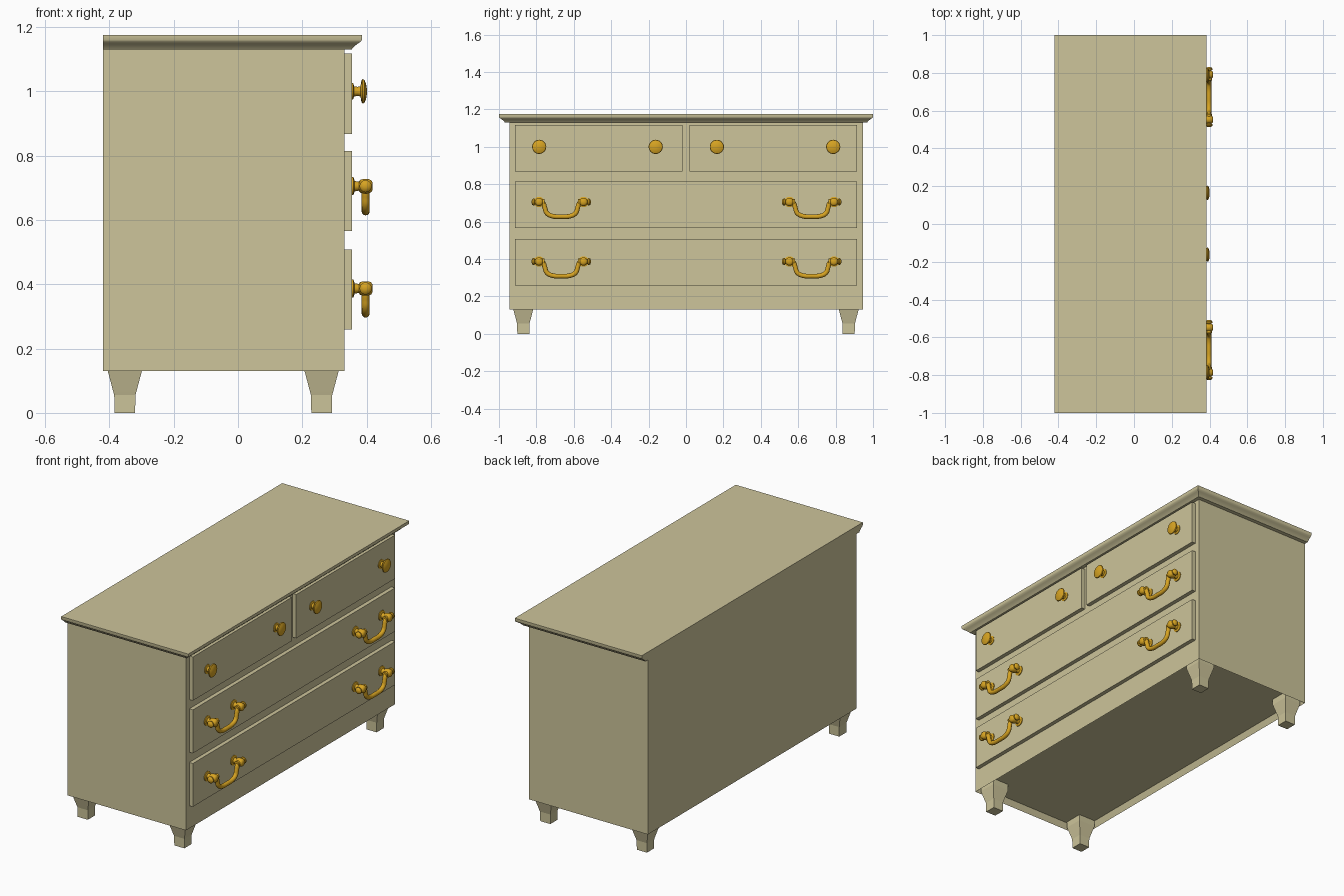
import bpy, bmesh, math
from mathutils import Vector, Matrix

if "Cube" in bpy.data.objects:
    bpy.data.objects.remove(bpy.data.objects["Cube"])


def material(name, rgb):
    m = bpy.data.materials.new(name)
    m.diffuse_color = (*rgb, 1)
    m.use_nodes = True
    m.node_tree.nodes["Principled BSDF"].inputs["Base Color"].default_value = m.diffuse_color
    return m


WOOD = material("cream_paint", (0.61, 0.555, 0.325))
BRASS = material("brass", (0.68, 0.37, 0.016))


def finish(name, bm, mat, smooth=None):
    bmesh.ops.recalc_face_normals(bm, faces=bm.faces[:])
    me = bpy.data.meshes.new(name)
    bm.to_mesh(me)
    bm.free()
    me.materials.append(mat)
    ob = bpy.data.objects.new(name, me)
    bpy.context.collection.objects.link(ob)
    if smooth:
        shade(ob, smooth)
    return ob


def shade(ob, degrees):
    bpy.ops.object.select_all(action='DESELECT')
    ob.select_set(True)
    bpy.context.view_layer.objects.active = ob
    bpy.ops.object.shade_smooth_by_angle(angle=math.radians(degrees))


def box(x0, x1, y0, y1, z0, z1):
    bm = bmesh.new()
    mid = Vector(((x0 + x1) / 2, (y0 + y1) / 2, (z0 + z1) / 2))
    bmesh.ops.create_cube(bm, size=1, matrix=Matrix.Translation(mid)
                          @ Matrix.Diagonal((x1 - x0, y1 - y0, z1 - z0, 1)))
    return bm


def stack(name, rects, mat, smooth=None):
    """Loft through rectangles (x0, x1, y0, y1, z)."""
    bm = bmesh.new()
    rings = [[bm.verts.new(p) for p in ((a, c, z), (b, c, z), (b, d, z), (a, d, z))]
             for a, b, c, d, z in rects]
    skin(bm, rings)
    return finish(name, bm, mat, smooth)


def skin(bm, rings):
    n = len(rings[0])
    for lo, hi in zip(rings, rings[1:]):
        for i in range(n):
            bm.faces.new((lo[i], lo[(i + 1) % n], hi[(i + 1) % n], hi[i]))
    bm.faces.new(rings[0][::-1])
    bm.faces.new(rings[-1])


def lathe(name, profile, origin, axis, n=24):
    """Turn a (radius, distance) profile round an axis."""
    bm = bmesh.new()
    rings = [[bm.verts.new((r * math.cos(2 * math.pi * i / n),
                            r * math.sin(2 * math.pi * i / n), h)) for i in range(n)]
             for r, h in profile]
    skin(bm, rings)
    turn = Vector(axis).to_track_quat('Z', 'Y').to_matrix().to_4x4()
    bm.transform(Matrix.Translation(origin) @ turn)
    return finish(name, bm, BRASS, 40)


# Carcass with a shallow recess underneath
bm = box(-0.42, 0.332, -0.945, 0.945, 0.13, 1.13)
bm.normal_update()
under = min(bm.faces, key=lambda f: f.calc_center_median().z)
bmesh.ops.inset_region(bm, faces=[under], thickness=0.02)
for v in under.verts:
    v.co.z += 0.035
finish("carcass", bm, WOOD)

# Moulded top, flush at the back
edge = [(0.032, 1.13), (0.028, 1.135), (0.021, 1.142), (0.012, 1.149),
        (0.003, 1.155), (0.0, 1.160), (0.0, 1.175)]
stack("top", [(-0.42, 0.385 - o, -1 + o, 1 - o, z) for o, z in edge], WOOD, 35)

# Drawer fronts
for name, y0, y1, z0, z1 in (("upper_left_drawer", -0.915, -0.02, 0.868, 1.118),
                             ("upper_right_drawer", 0.02, 0.915, 0.868, 1.118),
                             ("middle_drawer", -0.915, 0.915, 0.566, 0.815),
                             ("bottom_drawer", -0.915, 0.915, 0.26, 0.508)):
    finish(name, box(0.331, 0.355, y0, y1, z0, z1), WOOD)

# Tapered feet
for cx in (-0.352, 0.26):
    for cy in (-0.87, 0.87):
        stack("foot", [(cx - h, cx + h, cy - h, cy + h, z) for h, z in
                       ((0.032, 0), (0.033, 0.055), (0.036, 0.066), (0.053, 0.13),
                        (0.053, 0.166))], WOOD)

# Round knobs on the upper drawers
KNOB = [(0.026, 0), (0.026, 0.004), (0.016, 0.007), (0.014, 0.018), (0.016, 0.027),
        (0.034, 0.030), (0.038, 0.034), (0.036, 0.039), (0.025, 0.044), (0.008, 0.047)]
for y in (-0.785, -0.162, 0.165, 0.787):
    lathe("knob", KNOB, (0.354, y, 1.0), (1, 0, 0))

# Drop handles on the lower drawers
POST = [(0.028, 0), (0.028, 0.005), (0.016, 0.009), (0.014, 0.022), (0.020, 0.026),
        (0.022, 0.034), (0.022, 0.052), (0.019, 0.060), (0.011, 0.065)]
FINIAL = [(0.015, -0.03), (0.015, -0.02), (0.012, 0.022), (0.018, 0.025),
          (0.019, 0.031), (0.014, 0.037), (0.005, 0.040)]


def handle(cy, cz):
    for s in (-1, 1):
        lathe("handle_post", POST, (0.354, cy + s * 0.119, cz), (1, 0, 0))
        lathe("handle_finial", FINIAL, (0.397, cy + s * 0.119, cz), (0, s, 0), 16)
    half = [(0.115, 0), (0.097, -0.006), (0.088, -0.03), (0.078, -0.058), (0.055, -0.073)]
    path = [(-y, z) for y, z in half] + [(0, -0.078)] + half[::-1]
    cu = bpy.data.curves.new("handle_bail", 'CURVE')
    cu.dimensions = '3D'
    cu.bevel_depth = 0.0125
    cu.bevel_resolution = 4
    cu.resolution_u = 6
    cu.use_fill_caps = True
    sp = cu.splines.new('BEZIER')
    sp.bezier_points.add(len(path) - 1)
    for p, (y, z) in zip(sp.bezier_points, path):
        p.co = (0.397, cy + y, cz + z)
        p.handle_left_type = p.handle_right_type = 'AUTO'
    cu.materials.append(BRASS)
    ob = bpy.data.objects.new("handle_bail", cu)
    bpy.context.collection.objects.link(ob)
    bpy.ops.object.select_all(action='DESELECT')
    ob.select_set(True)
    bpy.context.view_layer.objects.active = ob
    bpy.ops.object.convert(target='MESH')
    shade(bpy.context.object, 50)


for cz in (0.705, 0.387):
    for cy in (-0.667, 0.672):
        handle(cy, cz)
